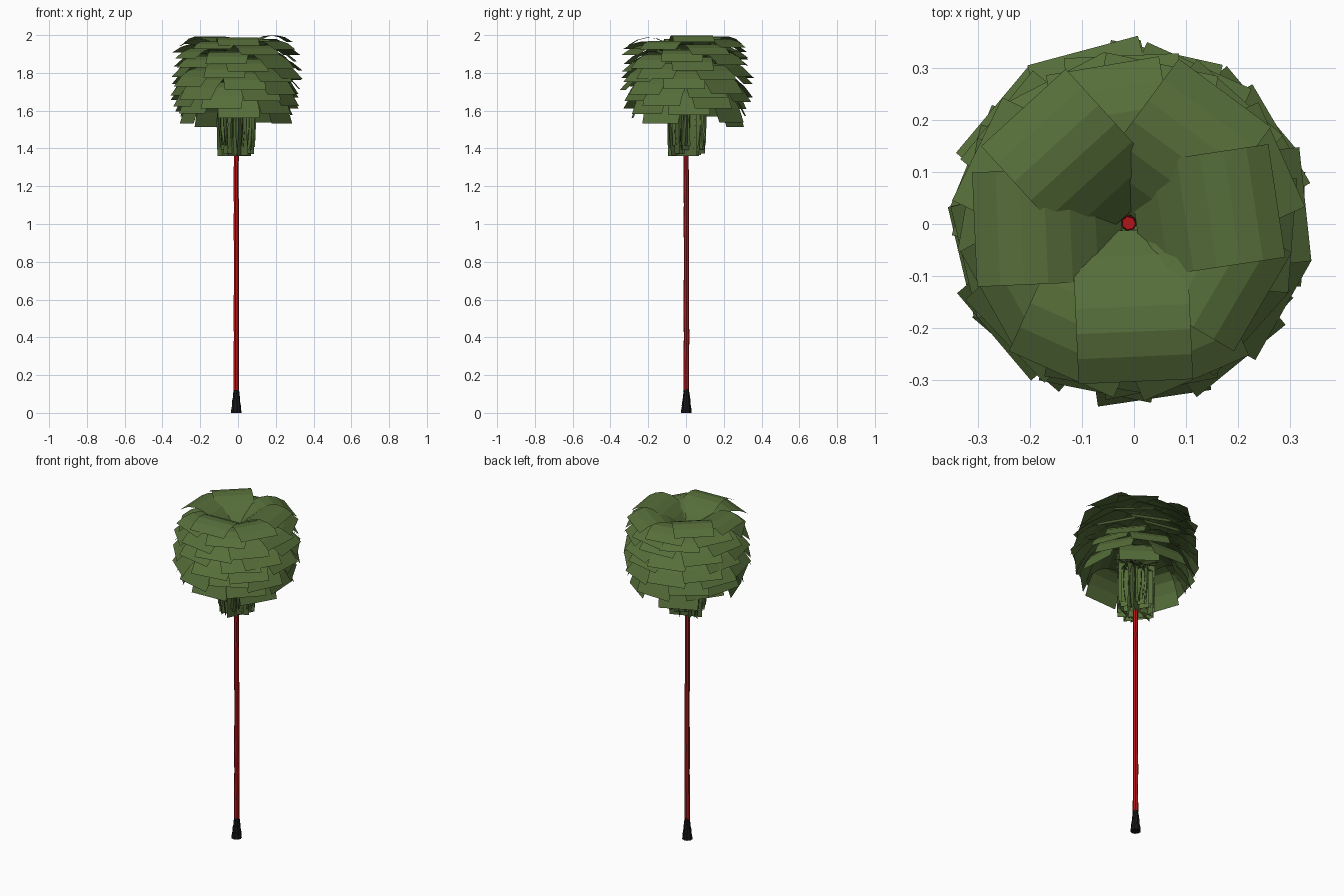
import bpy, bmesh, math, random
from mathutils import Vector

if "Cube" in bpy.data.objects:
    bpy.data.objects.remove(bpy.data.objects["Cube"])

random.seed(4)
CX, CY = -0.01, 0.002   # trunk axis


def material(name, rgb):
    m = bpy.data.materials.new(name)
    m.diffuse_color = (*rgb, 1)
    m.use_nodes = True
    m.node_tree.nodes["Principled BSDF"].inputs["Base Color"].default_value = m.diffuse_color
    return m


GREEN = material("leaf green", (0.093, 0.156, 0.042))
RED = material("trunk red", (0.45, 0.008, 0.009))
BLACK = material("root black", (0.008, 0.008, 0.008))


def finish(bm, name, mat):
    me = bpy.data.meshes.new(name)
    bm.to_mesh(me)
    bm.free()
    me.materials.append(mat)
    ob = bpy.data.objects.new(name, me)
    bpy.context.collection.objects.link(ob)
    return ob


def stack(name, mat, rings, sides, wobble=0.0):
    """Closed tube through rings of (radius, z), slightly uneven."""
    bm = bmesh.new()
    loops = []
    for r, z in rings:
        dx, dy = random.uniform(-wobble, wobble), random.uniform(-wobble, wobble)
        loops.append([bm.verts.new((CX + dx + r * math.cos(2 * math.pi * i / sides),
                                    CY + dy + r * math.sin(2 * math.pi * i / sides), z))
                      for i in range(sides)])
    for a, b in zip(loops, loops[1:]):
        for i in range(sides):
            j = (i + 1) % sides
            bm.faces.new((a[i], a[j], b[j], b[i]))
    bm.faces.new(loops[0][::-1])
    bm.faces.new(loops[-1])
    return finish(bm, name, mat)


def frond(bm, angle, p0, p1, p2, width, steps=6):
    """Flat strip of constant width following a curve of (radius, z) points."""
    out = Vector((math.cos(angle), math.sin(angle), 0))
    side = Vector((-out.y, out.x, 0)) * width / 2
    prev = None
    for k in range(steps + 1):
        t = k / steps
        r, z = ((1 - t) ** 2 * a + 2 * t * (1 - t) * b + t * t * c
                for a, b, c in zip(p0, p1, p2))
        mid = Vector((CX, CY, z)) + out * r
        row = bm.verts.new(mid - side), bm.verts.new(mid + side)
        if prev:
            bm.faces.new((prev[0], row[0], row[1], prev[1]))
        prev = row


def lerp(a, b, t):
    return a + (b - a) * t


# flared, ridged root
root = []
for i in range(7):
    z = 0.13 * i / 7
    r = lerp(0.029, 0.016, i / 6)
    root += [(r, z), (r - 0.002, z + 0.017)]
stack("root_flare", BLACK, root, 9, 0.0012)

# slender trunk
stack("trunk", RED, [(lerp(0.0155, 0.013, i / 12), lerp(0.12, 1.80, i / 12))
                     for i in range(13)], 7, 0.0015)

# crown: fronds spiral down from arching to drooping
bm = bmesh.new()
N = 62
for i in range(N):
    t = i / (N - 1)
    a = i * 2.39996 + random.uniform(-0.15, 0.15)
    end_r = 0.295 + 0.045 * math.sin(math.pi * t) - 0.015 * t + random.uniform(-0.012, 0.012)
    end_z = lerp(1.965, 1.525, t) + random.uniform(-0.012, 0.012)
    frond(bm, a,
          (0.014, lerp(1.88, 1.66, t)),
          (lerp(0.16, 0.22, t), lerp(2.065, 1.78, t)),
          (end_r, end_z), 0.22)
finish(bm, "crown_fronds", GREEN)

# skirt: old fronds hanging against the trunk
bm = bmesh.new()
for i in range(26):
    a = i * 2.39996 + random.uniform(-0.2, 0.2)
    r = random.uniform(0.02, 0.06)
    frond(bm, a, (0.014, random.uniform(1.6, 1.68)), (r + 0.03, 1.66),
          (r, random.uniform(1.35, 1.42)), lerp(0.205, 0.15, (r - 0.02) / 0.04))
finish(bm, "hanging_skirt", GREEN)
